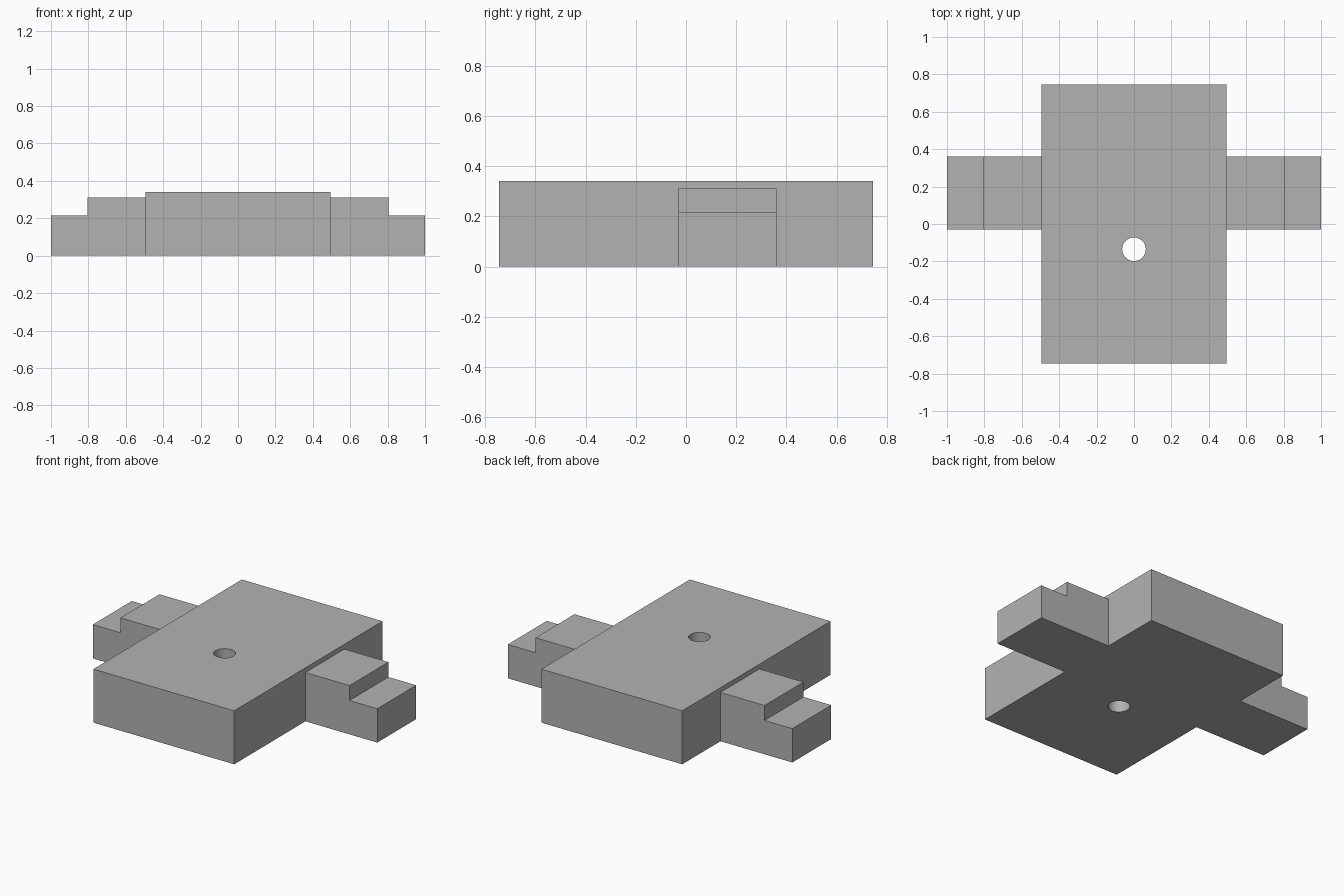
import bpy
import bmesh
from mathutils import Matrix, Vector

default = bpy.data.objects.get("Cube")
if default:
    bpy.data.objects.remove(default, do_unlink=True)

# One plain grey for the whole piece
grey = bpy.data.materials.new("plain_grey")
grey.use_nodes = True
colour = (0.45, 0.45, 0.45, 1)
grey.diffuse_color = colour
grey.node_tree.nodes["Principled BSDF"].inputs["Base Color"].default_value = colour


def extrude_profile(name, profile, y_front, y_back):
    """Extrude an x-z outline along y into a closed solid."""
    bm = bmesh.new()
    face = bm.faces.new([bm.verts.new((x, y_front, z)) for x, z in profile])
    grown = bmesh.ops.extrude_face_region(bm, geom=[face])["geom"]
    moved = [v for v in grown if isinstance(v, bmesh.types.BMVert)]
    bmesh.ops.translate(bm, verts=moved, vec=Vector((0, y_back - y_front, 0)))
    bmesh.ops.recalc_face_normals(bm, faces=bm.faces)
    return finish(name, bm)


def finish(name, bm):
    mesh = bpy.data.meshes.new(name)
    bm.to_mesh(mesh)
    bm.free()
    mesh.materials.append(grey)
    obj = bpy.data.objects.new(name, mesh)
    bpy.context.collection.objects.link(obj)
    return obj


def combine(target, tool, operation):
    """Apply a boolean and discard the tool."""
    bpy.context.view_layer.objects.active = target
    mod = target.modifiers.new(operation.lower(), "BOOLEAN")
    mod.operation = operation
    mod.solver = "EXACT"
    mod.object = tool
    bpy.ops.object.modifier_apply(modifier=mod.name)
    bpy.data.objects.remove(tool, do_unlink=True)


# Main slab
half, height, depth = 0.495, 0.34, 0.745
block = extrude_profile(
    "stepped_block",
    [(-half, 0), (half, 0), (half, height), (-half, height)],
    -depth, depth)

# Stepped side arms, drawn as one mirrored bar through the slab
right_half = [(1, 0), (1, 0.215), (0.805, 0.215), (0.805, 0.31)]
bar = right_half + [(-x, z) for x, z in reversed(right_half)]
arms = extrude_profile("side_arms", bar, -0.03, 0.361)
combine(block, arms, "UNION")

# Round hole through the slab
bm = bmesh.new()
bmesh.ops.create_cone(bm, cap_ends=True, segments=48, radius1=0.063,
                      radius2=0.063, depth=1,
                      matrix=Matrix.Translation((0, -0.135, height / 2)))
combine(block, finish("hole_cutter", bm), "DIFFERENCE")

# Crisp edges, smooth hole wall
bpy.ops.object.select_all(action="DESELECT")
block.select_set(True)
bpy.ops.object.shade_smooth_by_angle(angle=0.5)
